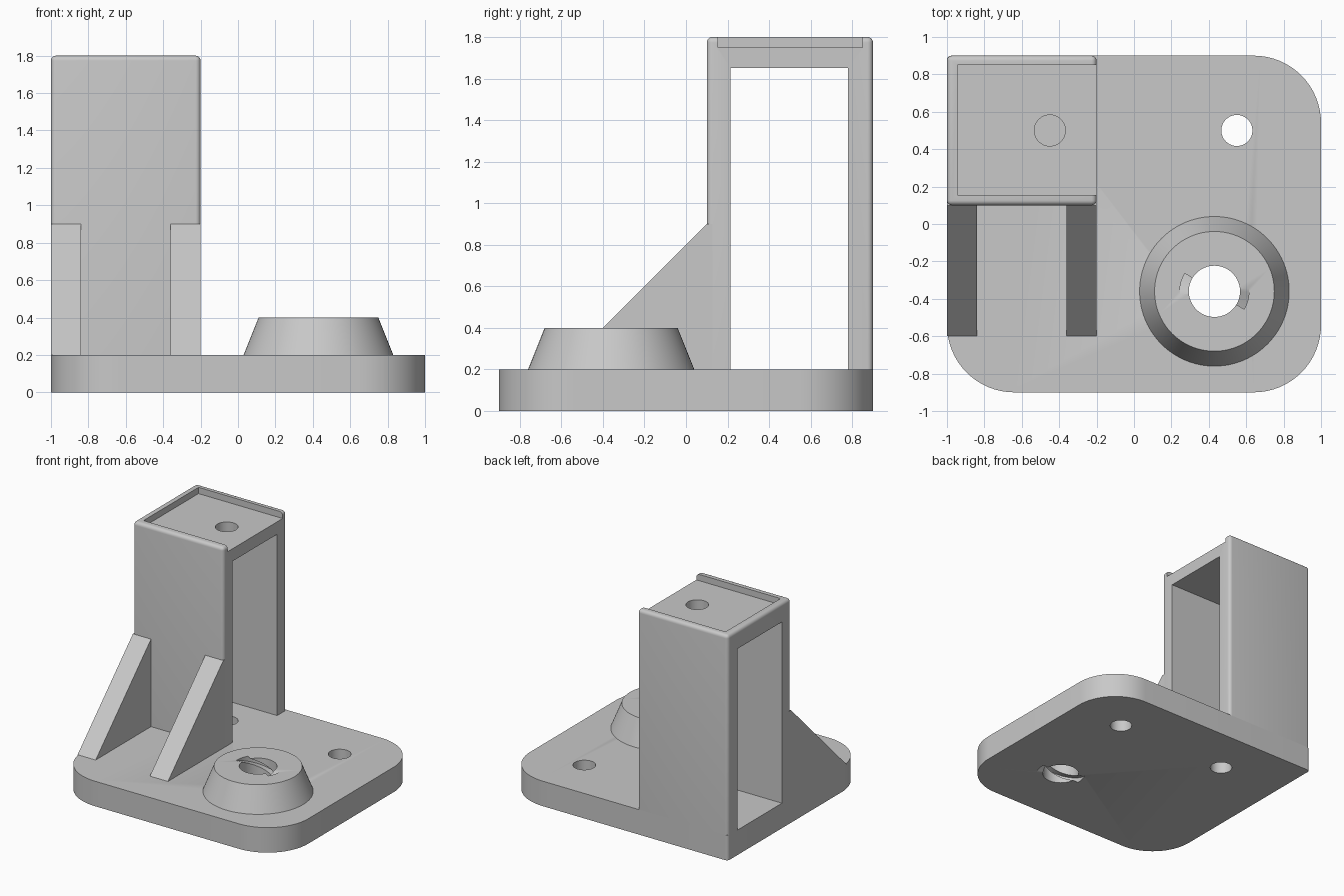
import bpy, bmesh, math
from mathutils import Matrix

cube = bpy.data.objects.get("Cube")
if cube:
    bpy.data.objects.remove(cube, do_unlink=True)

grey = bpy.data.materials.new("plain grey")
grey.use_nodes = True
colour = (0.58, 0.58, 0.58, 1)
grey.diffuse_color = colour
grey.node_tree.nodes["Principled BSDF"].inputs["Base Color"].default_value = colour


def to_object(name, bm):
    bmesh.ops.recalc_face_normals(bm, faces=bm.faces[:])
    mesh = bpy.data.meshes.new(name)
    bm.to_mesh(mesh)
    bm.free()
    ob = bpy.data.objects.new(name, mesh)
    bpy.context.collection.objects.link(ob)
    return ob


def box_mesh(low, high):
    bm = bmesh.new()
    bmesh.ops.create_cube(bm, size=1)
    for v in bm.verts:
        for i in range(3):
            v.co[i] = low[i] if v.co[i] < 0 else high[i]
    return bm


def box(name, low, high):
    return to_object(name, box_mesh(low, high))


def cylinder(name, x, y, z0, z1, r0, r1, sides=64):
    bm = bmesh.new()
    bmesh.ops.create_cone(bm, cap_ends=True, segments=sides, radius1=r0, radius2=r1,
                          depth=z1 - z0, matrix=Matrix.Translation((x, y, (z0 + z1) / 2)))
    return to_object(name, bm)


def prism(name, outline, direction):
    bm = bmesh.new()
    face = bm.faces.new([bm.verts.new(p) for p in outline])
    moved = bmesh.ops.extrude_face_region(bm, geom=[face])["geom"]
    bmesh.ops.translate(bm, vec=direction,
                        verts=[g for g in moved if isinstance(g, bmesh.types.BMVert)])
    return to_object(name, bm)


def helix(name, x, y, start, z0, z1, pitch, inner, outer, height):
    """Square-section spiral used to cut a thread groove."""
    bm = bmesh.new()
    steps = int(48 * (z1 - z0) / pitch)
    rings = []
    for i in range(steps + 1):
        z = z0 + (z1 - z0) * i / steps
        a = start + math.tau * z / pitch
        rings.append([bm.verts.new((x + r * math.cos(a), y + r * math.sin(a), z + h))
                      for r, h in ((inner, 0), (outer, 0), (outer, height), (inner, height))])
    for a, b in zip(rings, rings[1:]):
        for k in range(4):
            n = (k + 1) % 4
            bm.faces.new((a[k], a[n], b[n], b[k]))
    bm.faces.new(rings[0])
    bm.faces.new(rings[-1])
    return to_object(name, bm)


def cut(ob, cutters):
    for c in cutters:
        c.hide_render = True
        mod = ob.modifiers.new("cut", 'BOOLEAN')
        mod.operation, mod.solver, mod.object = 'DIFFERENCE', 'EXACT', c
    bpy.context.view_layer.update()
    deps = bpy.context.evaluated_depsgraph_get()
    mesh = bpy.data.meshes.new_from_object(ob.evaluated_get(deps))
    ob.modifiers.clear()
    ob.data = mesh


# Base plate: three large round corners, one nearly square under the tower
outline = []
corners = [(1, -1, 0.36, -90), (1, 1, 0.36, 0), (-1, 1, 0.025, 90), (-1, -1, 0.36, 180)]
for sx, sy, r, a0 in corners:
    for i in range(17):
        a = math.radians(a0 + 90 * i / 16)
        outline.append((sx * (1 - r) + r * math.cos(a), sy * (0.9 - r) + r * math.sin(a), 0))
base = prism("base_plate", outline, (0, 0, 0.2))

# Conical boss
BX, BY = 0.43, -0.36
boss = cylinder("threaded_boss", BX, BY, 0.2, 0.4, 0.4, 0.32, 96)

# Tower block with rounded top and upright edges
bm = box_mesh((-1, 0.1, 0.2), (-0.2, 0.9, 1.8))
edges = [e for e in bm.edges if max(v.co.z for v in e.verts) > 1]
bmesh.ops.bevel(bm, geom=edges, offset=0.027, segments=5, profile=0.5, affect='EDGES')
tower = to_object("tower", bm)

# Cutters
bolt_holes = [cylinder("bolt_hole_cutter", x, 0.5, -0.1, 0.3, 0.083, 0.083)
              for x in (-0.45, 0.55)]
bore = [cylinder("bore_cutter", BX, BY, -0.1, 0.5, 0.137, 0.137)]
bore += [helix("thread_cutter", BX, BY, start, -0.1, 0.46, 0.4, 0.11, 0.185, 0.04)
         for start in (math.radians(185), math.radians(5))]
tower_cuts = [box("channel_cutter", (-1.2, 0.215, 0), (0, 0.78, 1.65)),
              box("tray_cutter", (-0.945, 0.155, 1.75), (0, 0.85, 2)),
              cylinder("top_hole_cutter", -0.45, 0.5, 1.67, 1.9, 0.083, 0.083)]
cut(base, bolt_holes + bore)
cut(boss, bore)
cut(tower, tower_cuts)
for c in bolt_holes + bore + tower_cuts:
    bpy.data.objects.remove(c, do_unlink=True)

# Pair of sloping braces
parts = [base, boss, tower]
for name, x in (("right_brace", -1), ("left_brace", -0.36)):
    side = [(x, y, z) for y, z in ((-0.6, 0.2), (0.13, 0.2), (0.13, 0.9), (0.1, 0.9))]
    parts.append(prism(name, side, (0.16, 0, 0)))

# Shared finish
bpy.ops.object.select_all(action='DESELECT')
for ob in parts:
    ob.data.materials.clear()
    ob.data.materials.append(grey)
    ob.select_set(True)
bpy.context.view_layer.objects.active = base
bpy.ops.object.shade_smooth_by_angle(angle=math.radians(30))
